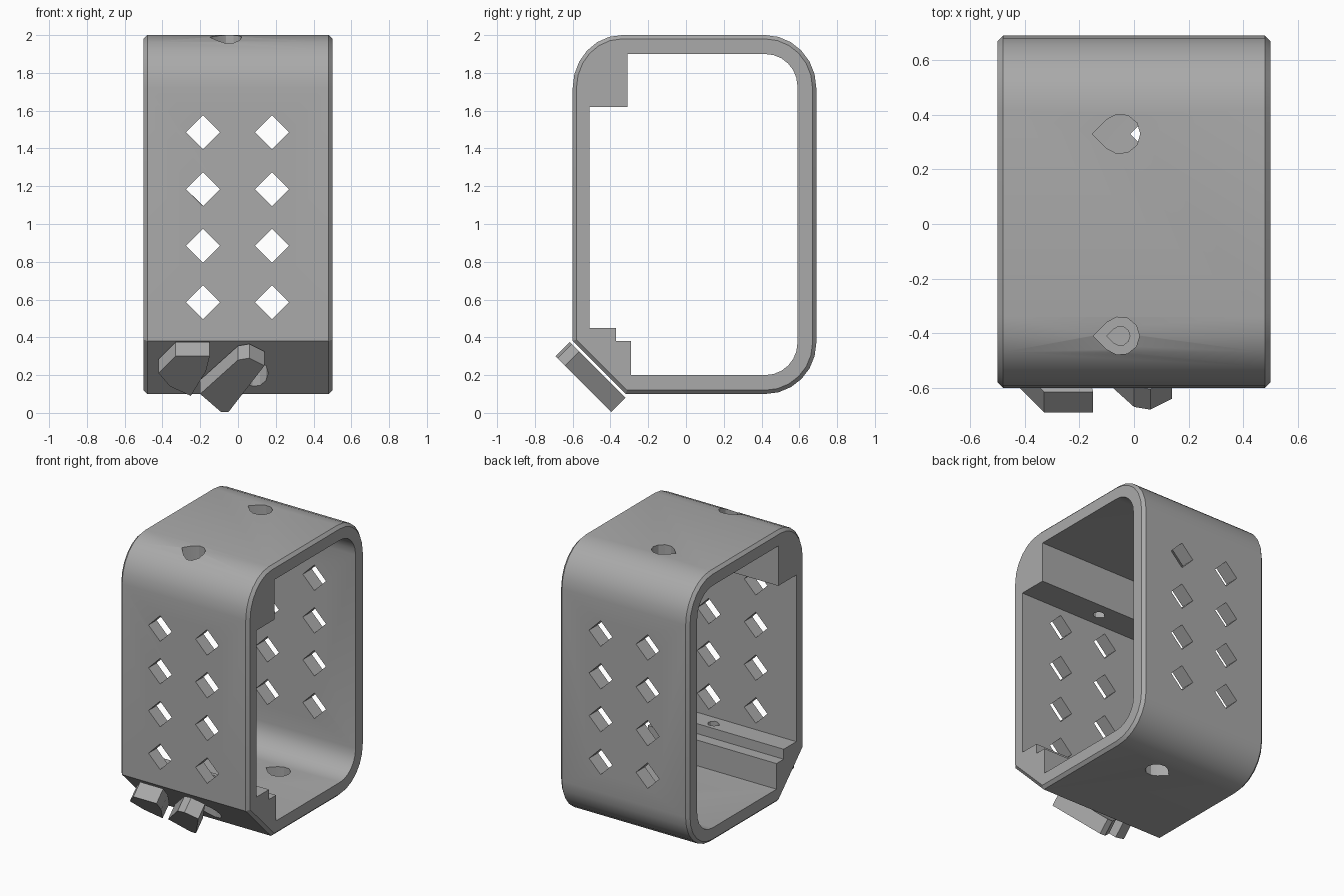
import bpy, bmesh, math
from mathutils import Vector

cube = bpy.data.objects.get("Cube")
if cube:
    bpy.data.objects.remove(cube, do_unlink=True)

grey = bpy.data.materials.new("mid grey")
grey.use_nodes = True
grey.diffuse_color = (0.4, 0.4, 0.4, 1)
grey.node_tree.nodes["Principled BSDF"].inputs["Base Color"].default_value = (0.4, 0.4, 0.4, 1)


def add_prism(bm, points, offset):
    """Closed prism: a flat outline swept along an offset."""
    low = [bm.verts.new(p) for p in points]
    high = [bm.verts.new(Vector(p) + Vector(offset)) for p in points]
    n = len(low)
    faces = [bm.faces.new(low), bm.faces.new(high)]
    faces += [bm.faces.new((low[i], low[(i + 1) % n], high[(i + 1) % n], high[i]))
              for i in range(n)]
    bmesh.ops.recalc_face_normals(bm, faces=faces)
    return faces


def make_object(name, bm):
    mesh = bpy.data.meshes.new(name)
    bm.to_mesh(mesh)
    bm.free()
    mesh.materials.append(grey)
    obj = bpy.data.objects.new(name, mesh)
    bpy.context.collection.objects.link(obj)
    return obj


def arc(cy, cz, ry, rz, start, steps=6):
    """Quarter ellipse in the side plane, starting at an angle in degrees."""
    angles = [math.radians(start + 90 * i / steps) for i in range(steps + 1)]
    return [(cy + ry * math.cos(a), cz + rz * math.sin(a)) for a in angles]


def teardrop(x, y, z, r):
    """Round hole outline with its tip towards -x."""
    pts = [(x - r * math.sqrt(2), y, z)]
    for i in range(9):
        a = math.radians(-135 + i * 270 / 8)
        pts.append((x + r * math.cos(a), y + r * math.sin(a), z))
    return pts


def cut(target, cutter):
    mod = target.modifiers.new("cut", 'BOOLEAN')
    mod.operation = 'DIFFERENCE'
    mod.solver = 'EXACT'
    mod.use_self = True
    mod.object = cutter
    cutter.hide_render = True
    bpy.context.view_layer.objects.active = target
    bpy.ops.object.modifier_apply(modifier=mod.name)
    bpy.data.objects.remove(cutter, do_unlink=True)


# Outer body: rounded at the top and back, chamfered at the lower front
outer = [(-0.32, 0.1)]
outer += arc(0.42, 0.37, 0.27, 0.27, -90)
outer += arc(0.42, 1.72, 0.27, 0.28, 0)
outer += arc(-0.34, 1.72, 0.26, 0.28, 90)
outer += [(-0.6, 0.38)]
bm = bmesh.new()
faces = add_prism(bm, [(-0.5, y, z) for y, z in outer], (1, 0, 0))
rim = [e for f in faces[:2] for e in f.edges]
bmesh.ops.bevel(bm, geom=rim, offset=0.02, segments=1, affect='EDGES')
frame = make_object("frame", bm)

# Inner opening, stepped around the two screw blocks
inner = [(-0.29, 0.2)]
inner += arc(0.42, 0.37, 0.17, 0.17, -90)
inner += arc(0.42, 1.73, 0.17, 0.17, 0)
inner += [(-0.31, 1.9), (-0.31, 1.62), (-0.51, 1.62), (-0.51, 0.45),
          (-0.37, 0.45), (-0.37, 0.38), (-0.29, 0.38)]
bm = bmesh.new()
add_prism(bm, [(-0.7, y, z) for y, z in inner], (1.4, 0, 0))
cut(frame, make_object("opening_cutter", bm))

# Diamond vents through the front and back walls
bm = bmesh.new()
r = 0.09
for x in (-0.185, 0.18):
    for row in range(4):
        z = 0.585 + 0.3 * row
        add_prism(bm, [(x - r, -1, z), (x, -1, z - r), (x + r, -1, z), (x, -1, z + r)],
                  (0, 2, 0))
cut(frame, make_object("vent_cutter", bm))

# Screw holes: plain ones at the back, stepped ones through the front blocks
bm = bmesh.new()
add_prism(bm, teardrop(-0.05, 0.33, 1.8, 0.073), (0, 0, 0.4))
add_prism(bm, teardrop(0.09, 0.33, 0, 0.073), (0, 0, 0.3))
cut(frame, make_object("back_hole_cutter", bm))
for name, x, y, wide_z, wide_h, thin_z in (("top", -0.05, -0.41, 1.75, 0.4, 1.55),
                                           ("bottom", 0.09, -0.43, 0, 0.34, 0.3)):
    for part, radius, z, height in (("wide", 0.07, wide_z, wide_h),
                                    ("thin", 0.035, thin_z, 0.25)):
        bm = bmesh.new()
        add_prism(bm, teardrop(x, y, z, radius), (0, 0, height))
        cut(frame, make_object(f"{name}_{part}_cutter", bm))

# Two tilted lugs standing on the lower front chamfer
lugs = {
    "right_lug": [(-0.33, 0.3), (-0.15, 0.3), (-0.17, 0.22), (-0.25, 0.09),
                  (-0.36, 0.14), (-0.42, 0.21)],
    "left_lug": [(0.0, 0.28), (0.06, 0.29), (0.14, 0.25), (-0.05, 0.005),
                 (-0.09, 0.005), (-0.2, 0.1)],
}
parts = [frame]
for name, outline in lugs.items():
    bm = bmesh.new()
    add_prism(bm, [(x, -0.39 - z, z) for x, z in outline], (0, 0.075, 0.075))
    parts.append(make_object(name, bm))

# Smooth the rounded corners and keep the hard edges
bpy.ops.object.select_all(action='DESELECT')
for obj in parts:
    obj.select_set(True)
bpy.context.view_layer.objects.active = frame
bpy.ops.object.shade_smooth_by_angle(angle=math.radians(25))
